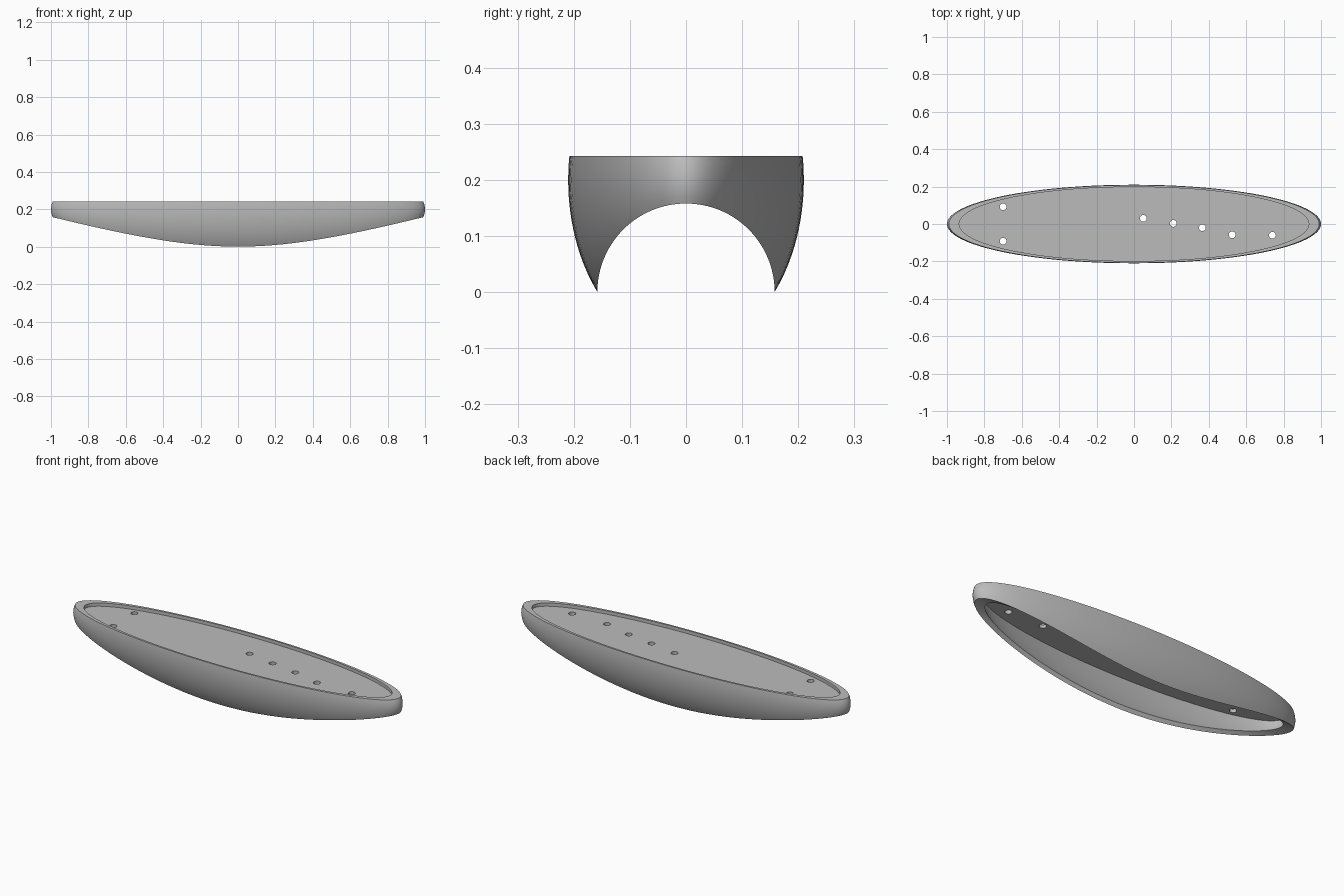
import bpy, bmesh, math

cube = bpy.data.objects.get("Cube")
if cube:
    bpy.data.objects.remove(cube, do_unlink=True)

TOP, FLOOR, CEILING, WIDEST = 0.243, 0.225, 0.207, 0.2
SEGMENTS = 128

grey = bpy.data.materials.new("plain_grey")
grey.use_nodes = True
colour = (0.5, 0.5, 0.5, 1)
grey.diffuse_color = colour
grey.node_tree.nodes["Principled BSDF"].inputs["Base Color"].default_value = colour


def half_ellipsoid(name, rx, ry, rz, top):
    """Ellipsoid around the widest level, sliced flat at the top."""
    bm = bmesh.new()
    bmesh.ops.create_uvsphere(bm, u_segments=SEGMENTS, v_segments=64, radius=1)
    for v in bm.verts:
        v.co = (v.co.x * rx, v.co.y * ry, v.co.z * rz + WIDEST)
    cut = bmesh.ops.bisect_plane(bm, geom=bm.verts[:] + bm.edges[:] + bm.faces[:],
                                 plane_co=(0, 0, top), plane_no=(0, 0, 1), clear_outer=True)
    rim = [e for e in cut["geom_cut"] if isinstance(e, bmesh.types.BMEdge)]
    bmesh.ops.edgeloop_fill(bm, edges=rim)
    bmesh.ops.recalc_face_normals(bm, faces=bm.faces)
    mesh = bpy.data.meshes.new(name)
    bm.to_mesh(mesh)
    bm.free()
    mesh.materials.append(grey)
    obj = bpy.data.objects.new(name, mesh)
    bpy.context.collection.objects.link(obj)
    return obj


def cylinder(name, radius, depth, location, sides, rotation=(0, 0, 0), scale=(1, 1, 1)):
    bpy.ops.mesh.primitive_cylinder_add(vertices=sides, radius=radius, depth=depth,
                                        location=location, rotation=rotation)
    obj = bpy.context.object
    obj.name = name
    obj.scale = scale
    obj.data.materials.append(grey)
    return obj


def carve(target, cutter):
    """Subtract the cutter and discard it."""
    mod = target.modifiers.new("carve", "BOOLEAN")
    mod.operation, mod.solver, mod.object = "DIFFERENCE", "EXACT", cutter
    bpy.context.view_layer.objects.active = target
    bpy.ops.object.modifier_apply(modifier=mod.name)
    bpy.data.objects.remove(cutter, do_unlink=True)


# Outer hull with a hollow underside
shell = half_ellipsoid("oval_shell", 1.0, 0.21, 0.303, TOP)
carve(shell, half_ellipsoid("cavity", 0.935, 0.197, 0.283, CEILING))

# Shallow oval recess leaving a raised rim
carve(shell, cylinder("recess", 1, 0.1, (0, 0, FLOOR + 0.05), SEGMENTS, scale=(0.935, 0.198, 1)))

# Round saddle cut along the length
carve(shell, cylinder("saddle", 0.158, 3, (0, 0, 0), 128, rotation=(0, math.pi / 2, 0)))

# Small holes through the plate
holes = [(-0.7, 0.092), (-0.7, -0.092), (0.05, 0.03), (0.21, 0.003),
         (0.365, -0.02), (0.525, -0.058), (0.74, -0.06)]
for x, y in holes:
    carve(shell, cylinder("hole", 0.018, 0.2, (x, y, FLOOR), 32))

bpy.ops.object.select_all(action="DESELECT")
shell.select_set(True)
bpy.context.view_layer.objects.active = shell
bpy.ops.object.shade_smooth_by_angle(angle=math.radians(30))
